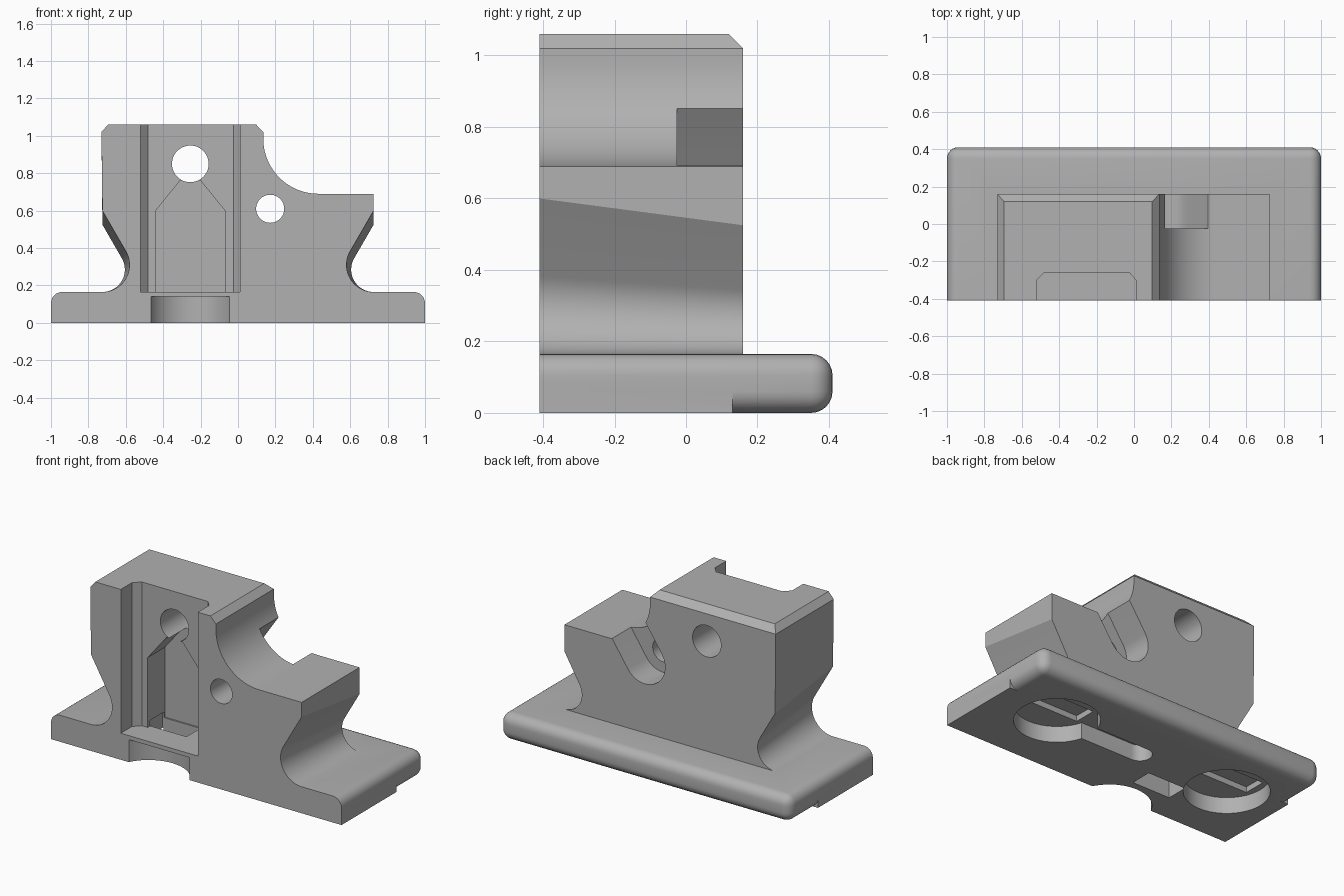
import bpy, bmesh
from math import sin, cos, pi, radians
from mathutils import Vector

if "Cube" in bpy.data.objects:
    bpy.data.objects.remove(bpy.data.objects["Cube"], do_unlink=True)

grey = bpy.data.materials.new("plain_grey")
grey.use_nodes = True
colour = (0.44, 0.44, 0.44, 1)
grey.diffuse_color = colour
grey.node_tree.nodes["Principled BSDF"].inputs["Base Color"].default_value = colour


def finish(name, bm):
    bmesh.ops.recalc_face_normals(bm, faces=bm.faces[:])
    mesh = bpy.data.meshes.new(name)
    bm.to_mesh(mesh)
    bm.free()
    mesh.materials.append(grey)
    ob = bpy.data.objects.new(name, mesh)
    bpy.context.collection.objects.link(ob)
    return ob


def loft(name, ring_a, ring_b):
    """Closed solid between two matching rings of 3D points."""
    bm = bmesh.new()
    a = [bm.verts.new(p) for p in ring_a]
    b = [bm.verts.new(p) for p in ring_b]
    bm.faces.new(a)
    bm.faces.new(b[::-1])
    for i in range(len(a)):
        j = (i + 1) % len(a)
        bm.faces.new((a[i], b[i], b[j], a[j]))
    return finish(name, bm)


def along_y(name, pts, y0, y1):
    return loft(name, [(x, y0, z) for x, z in pts], [(x, y1, z) for x, z in pts])


def along_z(name, pts, z0, z1):
    return loft(name, [(x, y, z0) for x, y in pts], [(x, y, z1) for x, y in pts])


def arc(cx, cy, r, start, end, steps=20):
    angles = [radians(start + (end - start) * i / steps) for i in range(steps + 1)]
    return [(cx + r * cos(t), cy + r * sin(t)) for t in angles]


def circle(cx, cy, r, steps=48):
    return arc(cx, cy, r, 0, 360, steps)[:-1]


def rect(x0, x1, y0, y1):
    return [(x0, y0), (x1, y0), (x1, y1), (x0, y1)]


def combine(target, tool, operation="DIFFERENCE"):
    mod = target.modifiers.new(operation, "BOOLEAN")
    mod.operation = operation
    mod.solver = "EXACT"
    mod.object = tool
    bpy.context.view_layer.objects.active = target
    bpy.ops.object.modifier_apply(modifier=mod.name)
    bpy.data.objects.remove(tool, do_unlink=True)


FRONT, BACK, BODY_BACK, PLATE = -0.41, 0.41, 0.16, 0.165

# Base plate: rounded at back and sides, square along the lower front
bm = bmesh.new()
bmesh.ops.create_cube(bm, size=1)
for v in bm.verts:
    v.co = Vector((v.co.x * 2, v.co.y * 1.02 - 0.1, (v.co.z + 0.5) * PLATE))
bmesh.ops.bevel(bm, geom=bm.edges[:], offset=0.06, segments=6,
                profile=0.5, affect="EDGES")
block = finish("mounting_block", bm)
combine(block, along_z("front_trim", rect(-1.2, 1.2, -0.8, FRONT), -0.2, 0.4))
combine(block, along_z("square_foot", rect(-1, 1, FRONT, 0.13), 0, 0.08), "UNION")


# Upper body: waisted on both sides, with the waist easing towards the back
def body_ring(y, r):
    waist = arc(0.725, PLATE + r, r, 270, 150)
    slope_top = (0.725, waist[-1][1] + (0.725 - waist[-1][0]) * 1.732)
    right = [(0.725, 0.1)] + waist + [slope_top]
    top = [(0.725, 0.69)] + arc(0.43, 0.985, 0.295, 270, 180)
    top += [(0.135, 1.02), (0.097, 1.06), (-0.695, 1.06), (-0.73, 1.02)]
    left = [(-x, z) for x, z in reversed(right)]
    return [(x, y, z) for x, z in right + top + left]


body = loft("upper_body", body_ring(FRONT, 0.145), body_ring(BODY_BACK, 0.12))
chamfer = [(0.12, 1.06), (0.16, 1.02), (0.3, 1.02), (0.3, 1.2), (0.12, 1.2)]
combine(body, loft("back_chamfer", [(-1, y, z) for y, z in chamfer],
                   [(1, y, z) for y, z in chamfer]))
combine(block, body, "UNION")

# Front channel, open at the top, with chamfered inner corners
channel = [(-0.52, -0.6), (0.01, -0.6), (0.01, -0.30), (-0.025, -0.26),
           (-0.48, -0.26), (-0.52, -0.30)]
combine(block, along_z("front_channel", channel, PLATE, 1.3))

# House-shaped cavity behind the channel
cavity = [(-0.44, PLATE), (-0.07, PLATE), (-0.07, 0.60),
          (-0.2, 0.76), (-0.31, 0.76), (-0.44, 0.60)]
combine(block, along_y("cavity", cavity, -0.3, -0.09))

# Through holes
for name, x, z, r in (("large_hole", -0.255, 0.85, 0.098),
                      ("small_hole", 0.172, 0.61, 0.075)):
    combine(block, along_y(name, circle(x, z, r), -0.6, 0.4))

# Slanted round-ended slot around the small hole at the back
tilt = 56
slot = arc(0.172, 0.61, 0.14, tilt + 90, tilt + 270)
reach = Vector((cos(radians(tilt)), sin(radians(tilt)))) * 0.4
slot += [tuple(Vector(slot[-1]) + reach), tuple(Vector(slot[0]) + reach)]
combine(block, along_y("back_slot", slot, -0.025, 0.4))

# Underside: front recess, round pockets with grooves, keyhole slots
combine(block, along_z("front_recess", circle(-0.255, -0.515, 0.235), -0.1, 0.14))
for x in (-0.65, 0.57):
    combine(block, along_z("round_pocket", circle(x, 0.02, 0.24), -0.1, 0.1))
    combine(block, along_z("pocket_groove", rect(x - 0.2, x + 0.2, -0.05, 0.09),
                           0.05, 0.135))
keyhole = arc(-0.02, 0.025, 0.07, 90, 270) + [(0.5, -0.045), (0.5, 0.095)]
combine(block, along_z("keyhole_slot", keyhole, -0.1, 0.1))
combine(block, along_z("drain_slot", rect(-0.45, -0.19, -0.235, -0.1), -0.1, 0.2))

bpy.ops.object.select_all(action="DESELECT")
block.select_set(True)
bpy.context.view_layer.objects.active = block
bpy.ops.object.shade_smooth_by_angle(angle=radians(25))
